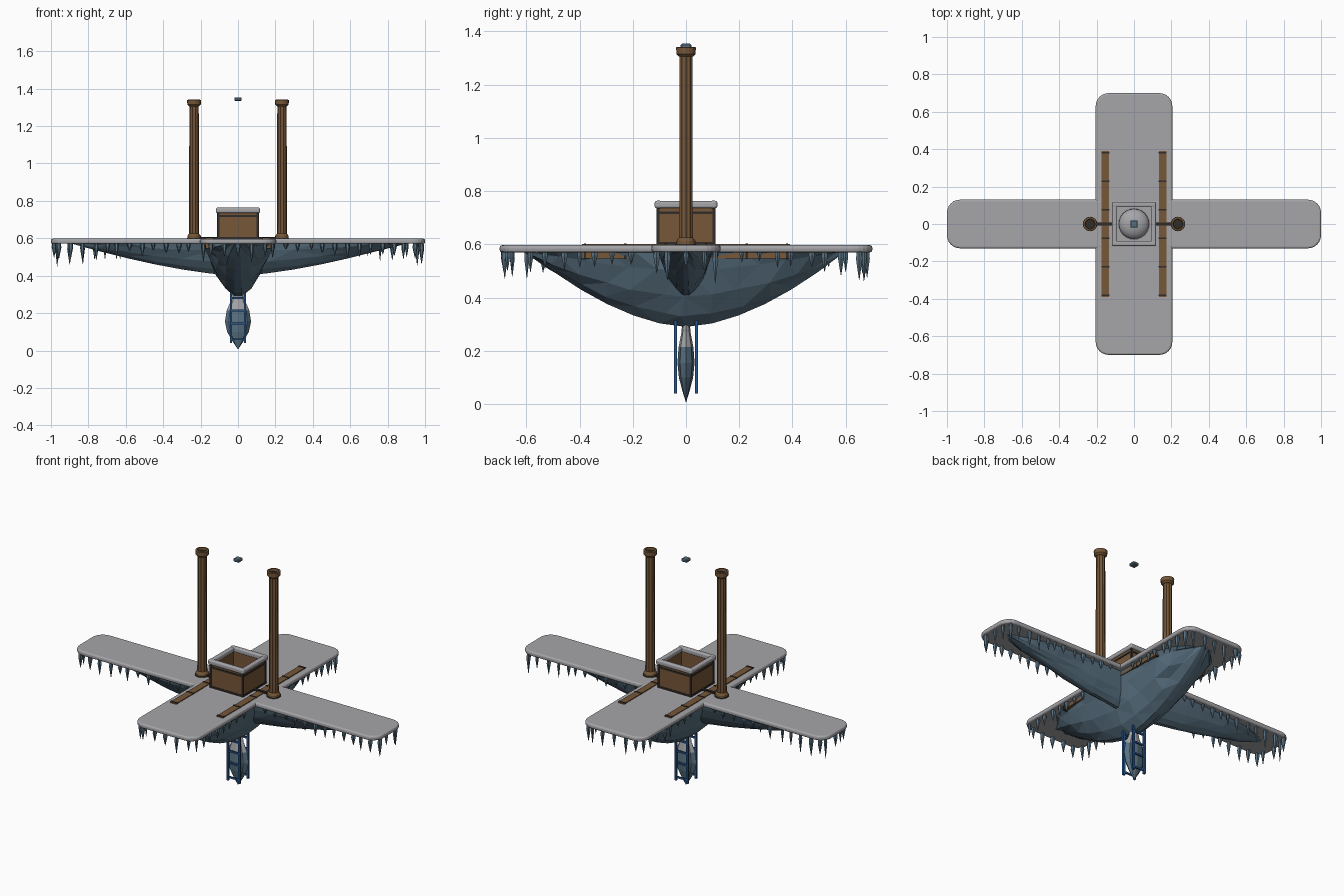
import bpy, bmesh, math, random
from mathutils import Vector

random.seed(4)
if "Cube" in bpy.data.objects:
    bpy.data.objects.remove(bpy.data.objects["Cube"], do_unlink=True)


def material(name, r, g, b):
    m = bpy.data.materials.new(name)
    m.use_nodes = True
    m.diffuse_color = (r, g, b, 1)
    m.node_tree.nodes["Principled BSDF"].inputs["Base Color"].default_value = (r, g, b, 1)
    return m


snow = material("snow grey", .38, .38, .40)
ice = material("slate ice", .10, .165, .22)
wood = material("brown wood", .18, .095, .04)
dark = material("dark iron", .03, .025, .022)
blue = material("ladder blue", .02, .09, .26)


def finish(bm, name, *mats):
    bmesh.ops.recalc_face_normals(bm, faces=bm.faces)
    me = bpy.data.meshes.new(name)
    bm.to_mesh(me)
    bm.free()
    ob = bpy.data.objects.new(name, me)
    bpy.context.collection.objects.link(ob)
    for m in mats:
        me.materials.append(m)
    return ob


def add_box(bm, lo, hi):
    vs = bmesh.ops.create_cube(bm, size=1)["verts"]
    for v in vs:
        v.co = Vector([(lo[i] + hi[i]) / 2 + v.co[i] * (hi[i] - lo[i]) for i in range(3)])


def boxes(name, mat, *spans):
    bm = bmesh.new()
    for lo, hi in spans:
        add_box(bm, lo, hi)
    return finish(bm, name, mat)


def bevel(ob, width, segments):
    mod = ob.modifiers.new("bevel", "BEVEL")
    mod.width, mod.segments = width, segments


def add_lathe(bm, profile, sides, centre=(0, 0), squash=1, flute=1):
    """Turn (radius, z) points; flute scales every second side."""
    rings = []
    for r, z in profile:
        ring = []
        for i in range(sides):
            a = math.tau * i / sides
            k = r * (flute if i % 2 else 1)
            ring.append(bm.verts.new((centre[0] + k * math.cos(a),
                                      centre[1] + k * math.sin(a) * squash, z)))
        rings.append(ring)
    for a, b in zip(rings, rings[1:]):
        for i in range(sides):
            j = (i + 1) % sides
            bm.faces.new((a[i], a[j], b[j], b[i]))
    bm.faces.new(rings[0])
    bm.faces.new(rings[-1])


# Snow covered cross deck with rounded corners
def deck(name, hx, hy, z0, z1):
    bm = bmesh.new()
    add_box(bm, (-hx, -hy, z0), (hx, hy, z1))
    upright = [e for e in bm.edges if abs(e.verts[0].co.z - e.verts[1].co.z) > .01]
    bmesh.ops.bevel(bm, geom=upright, offset=.07, segments=6, affect="EDGES", profile=.5)
    rim = [e for e in bm.edges if abs(e.verts[0].co.z - e.verts[1].co.z) < .001
           and len(e.link_faces) == 2 and max(len(f.verts) for f in e.link_faces) > 4]
    bmesh.ops.bevel(bm, geom=rim, offset=.01, segments=3, affect="EDGES", profile=.5)
    return finish(bm, name, snow)


deck("deck_wide_arm", 1, .13, .571, .598)
deck("deck_long_arm", .205, .70, .570, .597)


# Faceted ice keels under both arms
def keel(name, length, width, depth, power, along_x):
    half = [(1, 0), (.87, .25), (.64, .6), (.37, .86), (.1, 1)]
    section = half + [(-w, d) for w, d in reversed(half)]
    bm = bmesh.new()
    rings = []
    count = 12
    for i in range(count + 1):
        s = i / count * 2 - 1
        s *= .985
        w = width * (1 - abs(s) ** 4) ** .5
        d = depth * (1 - abs(s) ** power)
        ring = []
        for a, b in section:
            u = s * length + (random.uniform(-.025, .025) if 0 < b < 1 else 0)
            c = a * w * random.uniform(.95, 1.04)
            z = .575 - b * d
            ring.append(bm.verts.new((u, c, z) if along_x else (c, u, z)))
        rings.append(ring)
    n = len(section)
    for a, b in zip(rings, rings[1:]):
        for i in range(n):
            j = (i + 1) % n
            bm.faces.new((a[i], a[j], b[j], b[i]))
    bm.faces.new(rings[0])
    bm.faces.new(rings[-1])
    bmesh.ops.triangulate(bm, faces=bm.faces)
    finish(bm, name, ice)


keel("long_keel", .60, .185, .285, 1.7, False)
keel("wide_keel", .90, .105, .175, 1.5, True)


# Icicles hanging around the rim
def icicle(bm, x, y, length, r):
    top = .577
    add_lathe(bm, [(r * .8, top), (r, top - length * .3), (r * .55, top - length * .65),
                   (.001, top - length)], 6, (x, y))


bm = bmesh.new()
for length, width, swap in ((1, .13, False), (.7, .205, True)):
    inner = .24 if not swap else .17
    steps = int((length - .04 - inner) / .063)
    for end in (-1, 1):
        spots = []
        for k in range(steps + 1):
            u = length - .045 - k * .063
            outer = (u - inner) / (length - inner)
            size = .035 + .065 * outer
            for side in (-1, 1):
                spots.append((u, side * (width - .02), size))
        across = 3 if not swap else 5
        for k in range(across):
            v = (k / (across - 1) * 2 - 1) * (width - .06)
            spots.append((length - .025, v, .095))
        for u, v, size in spots:
            u = end * (u + random.uniform(-.01, .01))
            x, y = (v, u) if swap else (u, v)
            icicle(bm, x, y, size * random.uniform(.75, 1.35), random.uniform(.009, .014))
finish(bm, "icicles", ice)

# Wooden runners set through the deck, with iron straps
for side, label in ((1, "left"), (-1, "right")):
    x = side * .153
    boxes(label + "_runner", wood, ((x - .02, -.39, .547), (x + .02, .39, .602)))
    boxes(label + "_runner_straps", dark,
          *[((x - .022, y - .004, .545), (x + .022, y + .004, .604))
            for y in (-.38, -.228, -.076, .076, .228, .38)])

# Fluted hollow columns with base and capital
for side, label in ((1, "left"), (-1, "right")):
    cx = side * .235
    bm = bmesh.new()
    add_lathe(bm, [(.036, .595), (.036, .612), (.030, .622), (.026, .626)], 16, (cx, 0))
    add_lathe(bm, [(.027, .62), (.025, 1.32)], 20, (cx, 0), flute=.88)
    add_lathe(bm, [(.026, 1.305), (.036, 1.315), (.037, 1.34), (.027, 1.342),
                   (.025, 1.325)], 16, (cx, 0))
    finish(bm, label + "_column", wood)
    bm = bmesh.new()
    add_lathe(bm, [(.025, 1.320), (.025, 1.327), (.014, 1.327)], 16, (cx, 0))
    add_lathe(bm, [(.039, .596), (.039, .602)], 16, (cx, 0))
    finish(bm, label + "_column_iron", dark)
    boxes(label + "_tie_bar", dark,
          ((min(side * .1, side * .21), -.008, .596), (max(side * .1, side * .21), .008, .608)))

# Open crate
H, T = .108, .014


def frame(h, t, z0, z1):
    return [((-h, -h, z0), (h, -h + t, z1)), ((-h, h - t, z0), (h, h, z1)),
            ((-h, -h + t, z0), (-h + t, h - t, z1)), ((h - t, -h + t, z0), (h, h - t, z1))]


boxes("crate_walls", wood, *frame(H, T, .595, .742))
boxes("crate_bands", dark, *frame(H + .003, .006, .597, .608), *frame(H + .003, .006, .714, .724))
boxes("crate_corners", dark,
      *[((min(a, b), min(c, d), .6), (max(a, b), max(c, d), .735))
        for sx in (-1, 1) for sy in (-1, 1)
        for a, b, c, d in [(sx * .100, sx * .111, sy * .100, sy * .111)]])
for i, (lo, hi) in enumerate(frame(.118, .028, .735, .764)):
    if i > 1:
        lo, hi = (lo[0], lo[1] - .02, lo[2] + .001), (hi[0], hi[1] + .02, hi[2] - .002)
    bevel(boxes("crate_snow_rim", snow, (lo, hi)), .009, 3)

# Snow mound inside the crate
bm = bmesh.new()
add_lathe(bm, [(.082 * math.cos(a), .597 + .05 * math.sin(a))
               for a in [i * math.pi / 2 / 6.3 for i in range(7)]], 24)
mound = finish(bm, "snow_mound", snow)
for p in mound.data.polygons:
    p.use_smooth = True

# Hanging crystal with a snowy top
bm = bmesh.new()
add_lathe(bm, [(.002, .008), (.030, .05), (.058, .10), (.070, .155), (.060, .215),
               (.036, .272), (.036, .28), (.028, .30)], 8, squash=.46)
crystal = finish(bm, "hanging_crystal", ice, snow)
for p in crystal.data.polygons:
    p.material_index = 1 if p.center.z > .22 else 0

# Ladders in front of and behind the crystal
for y, label in ((-.04, "front"), (.04, "back")):
    rails = [((x - .006, y - .006, .04), (x + .006, y + .006, .33)) for x in (-.038, .038)]
    rungs = [((-.038, y - .004, z - .005), (.038, y + .004, z + .005))
             for z in (.06, .145, .215, .28)]
    boxes(label + "_ladder", blue, *rails, *rungs)

# Small floating ice block
bevel(boxes("floating_block", ice, ((-.02, -.02, 1.335), (.02, .02, 1.354))), .005, 1)
